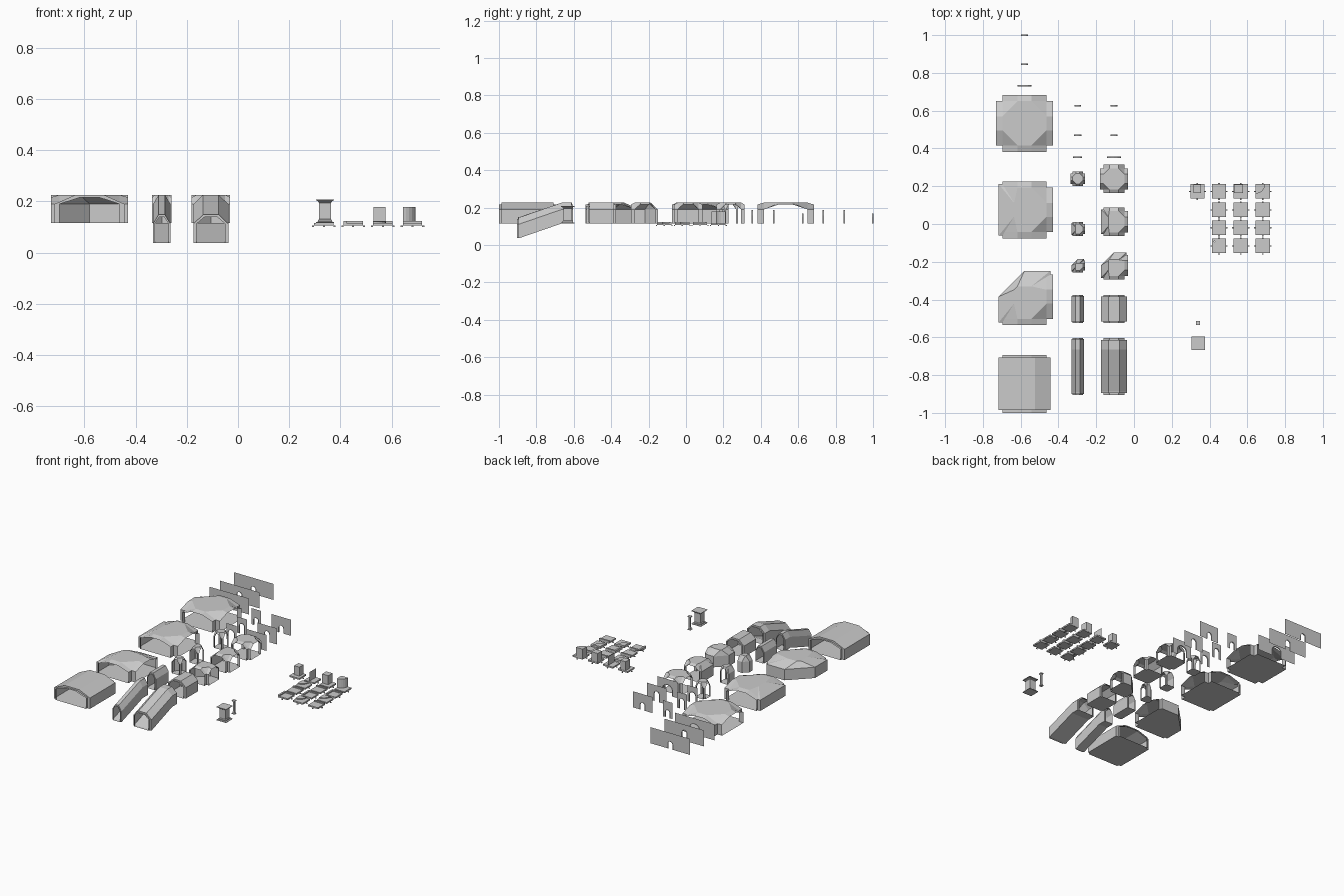
import bpy, bmesh, math
from mathutils import Vector

if "Cube" in bpy.data.objects:
    bpy.data.objects.remove(bpy.data.objects["Cube"])

Z0, HS, HM, HT = 0.115, 0.075, 0.101, 0.111   # floor level, spring, mouth top, vault top


def build(name, faces, loc=(0, 0, 0)):
    """Object from a list of faces, each a list of 3D points."""
    bm = bmesh.new()
    for f in faces:
        bm.faces.new([bm.verts.new(p) for p in f])
    bmesh.ops.remove_doubles(bm, verts=bm.verts, dist=1e-5)
    bmesh.ops.recalc_face_normals(bm, faces=bm.faces)
    me = bpy.data.meshes.new(name)
    bm.to_mesh(me)
    bm.free()
    ob = bpy.data.objects.new(name, me)
    ob.location = loc
    bpy.context.collection.objects.link(ob)
    return ob


def loft(sections):
    """Quads between successive closed rings."""
    out = []
    for a, b in zip(sections, sections[1:]):
        n = len(a)
        out += [[a[i], a[(i + 1) % n], b[(i + 1) % n], b[i]] for i in range(n)]
    return out


def box(x0, x1, y0, y1, z0, z1):
    r = [[(x0, y0, z), (x1, y0, z), (x1, y1, z), (x0, y1, z)] for z in (z0, z1)]
    return loft(r) + r


def prism(pts, z0, z1):
    r = [[(x, y, z) for x, y in pts] for z in (z0, z1)]
    return loft(r) + r


# straight and sloping tunnels: narrow mouth rims, wider body between
def tunnel(name, x, y, L, k, drop=0):
    T, m, b, f, g, r = k

    def ring(w, fl, top, yy, dz):
        return [(px, yy, pz + dz) for px, pz in
                ((-w, 0), (w, 0), (w, HS), (fl, top), (-fl, top), (-w, HS))]
    flat = 0.06 if drop else r
    rings = [ring(m, f, HM, -L, -drop), ring(m, f, HM, r - L, -drop), ring(b, g, HT, r - L, -drop)]
    if drop:
        rings += [ring(b, g, HT, r - L + 0.008, -drop), ring(b, g, HT, L - flat, 0)]
    rings += [ring(b, g, HT, L - r, 0), ring(m, f, HM, L - r, 0), ring(m, f, HM, L, 0)]
    build(name, loft(rings), (x, y, Z0))


# corner, three-way and four-way rooms; opens = sides E, N, W, S
def junction(name, x, y, k, opens):
    T, m, b, f, g, r = k
    c = T - r
    F, foot, mouth, octo = [], [], [], []

    def P(i, px, py, z=0.0):
        for _ in range(i % 4):
            px, py = -py, px
        return (px, py, z)

    def walk(i, px, py, is_mouth=False):
        foot.append(P(i, px, py))
        mouth.append(is_mouth)
    for i, o in enumerate(opens):
        before, after = opens[i - 1], opens[(i + 1) % 4]
        R, Rn = (m if o else g), (m if after else g)
        octo += [P(i, R, -f, HT), P(i, R, f, HT)]
        if o:
            if before:
                walk(i, m, -m)
            walk(i, T, -m, True)
            walk(i, T, m)
            F.append([P(i, m, -f, HT), P(i, T, -f, HM), P(i, T, f, HM), P(i, m, f, HT)])
            for s in (-1, 1):
                F.append([P(i, m, s * f, HT), P(i, T, s * f, HM), P(i, T, s * m, HS), P(i, m, s * m, HS)])
        else:
            lo, hi = (-c if before else 0), (c if after else 0)
            if before:
                walk(i, m, -c)
            walk(i, b, lo)
            walk(i, b, hi)
            if after:
                walk(i, m, c)
            F.append([P(i, g, -f, HT), P(i, b, lo, HS), P(i, b, hi, HS), P(i, g, f, HT)])
            for s, e in ((-1, before), (1, after)):
                if e:
                    F.append([P(i, g, s * f, HT), P(i, b, s * c, HS), P(i, m, s * c, HS)])
                    F.append([P(i, g, s * f, HT), P(i, m, s * c, HS), P(i, m, s * m, HS)])
        # roof facet in the corner to the next side
        a, d = P(i, R, f, HT), P(i, f, Rn, HT)
        if not o and not after:
            F.append([a, d, P(i, 0, b, HS), P(i, b, 0, HS)])
        else:
            F.append([a, d, P(i, m, m, HS)])
    F += [octo, foot]
    up = Vector((0, 0, HS))
    for j, p in enumerate(foot):
        if not mouth[j]:
            q = foot[(j + 1) % len(foot)]
            F.append([p, q, Vector(q) + up, Vector(p) + up])
    build(name, F, (x, y, Z0))


# thin end wall with an arched doorway and a shallow jamb
def door_wall(name, x, y, w, d, h):
    n, rise = 6, min(d, 0.03)
    arc = [(-d, 0)] + [(-d * math.cos(math.pi * i / n), h - rise + rise * math.sin(math.pi * i / n))
                       for i in range(n + 1)] + [(d, 0)]
    F = [[(px, 0, pz) for px, pz in [(-w, 0)] + arc + [(w, 0), (w, HT), (-w, HT)]]]
    for (ax, az), (bx, bz) in zip(arc, arc[1:]):
        F.append([(ax, -.004, az), (bx, -.004, bz), (bx, .004, bz), (ax, .004, az)])
    build(name, F, (x, y, Z0))


# sizes: tile half, mouth, body, mouth flat, body flat, rim depth
LARGE = (0.151, 0.117, 0.137, 0.037, 0.055, 0.014)
MEDIUM = (0.075, 0.056, 0.068, 0.025, 0.03, 0.009)
NARROW = (0.0375, 0.027, 0.034, 0.01, 0.012, 0.005)
CORNER, THREE, FOUR = (1, 0, 0, 1), (1, 1, 0, 1), (1, 1, 1, 1)

tunnel("large_straight", -0.58, -0.847, 0.153, LARGE)
for nm, x, k in (("narrow", -0.298, NARROW), ("medium", -0.106, MEDIUM)):
    tunnel(nm + "_ramp", x, -0.754, 0.15, k, drop=0.077)
    tunnel(nm + "_straight", x, -0.45, 0.075, k)
for nm, x, k, ys in (("large", -0.58, LARGE, (-0.385, 0.075, 0.533)),
                     ("medium", -0.106, MEDIUM, (-0.219, 0.012, 0.239)),
                     ("narrow", -0.298, NARROW, (-0.22, -0.026, 0.24))):
    for part, yy, op in zip(("corner", "three_way", "four_way"), ys, (CORNER, THREE, FOUR)):
        junction(nm + "_" + part, x, yy, k, op)
    walls = (0.733, 0.845, 0.998) if nm == "large" else (0.353, 0.47, 0.625)
    wide = 0.024 if nm == "narrow" else 0.037
    for part, yy, d, h in zip(("wide", "tall", "low"), walls, (wide, .019, .018), (.073, .073, .053)):
        door_wall(f"{nm}_{part}_door_wall", x, yy, k[0], d, h)


# pillars: square shaft flaring to foot and head plates
def pillar(name, x, y, plate, shaft):
    prof = [(plate, 0), (plate, .004), (shaft * 1.2, .006), (shaft * 1.2, .012), (shaft, .016),
            (shaft, .08), (shaft * 1.2, .084), (shaft * 1.2, .087), (plate, .089), (plate, .093)]
    rings = [[(-w, -w, z), (w, -w, z), (w, w, z), (-w, w, z)] for w, z in prof]
    build(name, loft(rings) + [rings[0], rings[-1]], (x, y, Z0))


pillar("large_pillar", 0.34, -0.632, 0.036, 0.023)
pillar("small_pillar", 0.338, -0.525, 0.011, 0.006)

# floor tiles with small connector pegs at the edge middles
XS, YS = (0.336, 0.45, 0.566, 0.682), (0.173, 0.075, -0.02, -0.116)
H = 0.038
quarter = [(-H, H)] + [(-H + 0.05 * math.cos(t), H - 0.05 * math.sin(t))
                       for t in [math.pi / 2 * i / 6 for i in range(7)]]
for j, y in enumerate(YS):
    for i, x in enumerate(XS):
        if i == 0 and j > 0:
            continue
        tag = f"{j + 1}_{i + 1}"
        slab = [(-H, -H), (H, -H), (H, H), (-H, H)]
        if (i, j) == (1, 3):
            slab = [(-H, -H), (H, -H), (H, H), (-H + .03, H), (-H, H - .03)]
        build("floor_tile_" + tag, prism(slab, .106, .116), (x, y, 0))
        pegs = []
        for sx, sy in ((1, 0), (-1, 0), (0, 1), (0, -1)):
            px, py = sx * .042, sy * .042
            pegs += box(px - .004, px + .004, py - .003, py + .003, .1, .106)
        build("tile_pegs_" + tag, pegs, (x, y, 0))
        # raised kerbs on the low tiles
        if j > 0:
            kerb = [box(-H, H, .026, H, .116, .123),
                    box(-H, H, .026, H, .116, .123) + box(-H, -.026, -H, .026, .116, .123),
                    prism(quarter, .116, .122)][(i + j) % 3]
            build("tile_kerb_" + tag, kerb, (x, y, 0))

# tall wall blocks on the back row of tiles
build("tall_block_square", box(-.02, .02, -.01, .036, .116, .178), (XS[0], YS[0], 0))
build("tall_block_thin", [[(0, -.036, .116), (0, .036, .116), (0, .036, .178), (0, -.036, .178)]],
      (XS[1], YS[0], 0))
build("tall_block_corner", box(-.037, .01, -.01, .036, .116, .178), (XS[2], YS[0], 0))
build("tall_block_round", prism(quarter, .116, .178), (XS[3], YS[0], 0))
